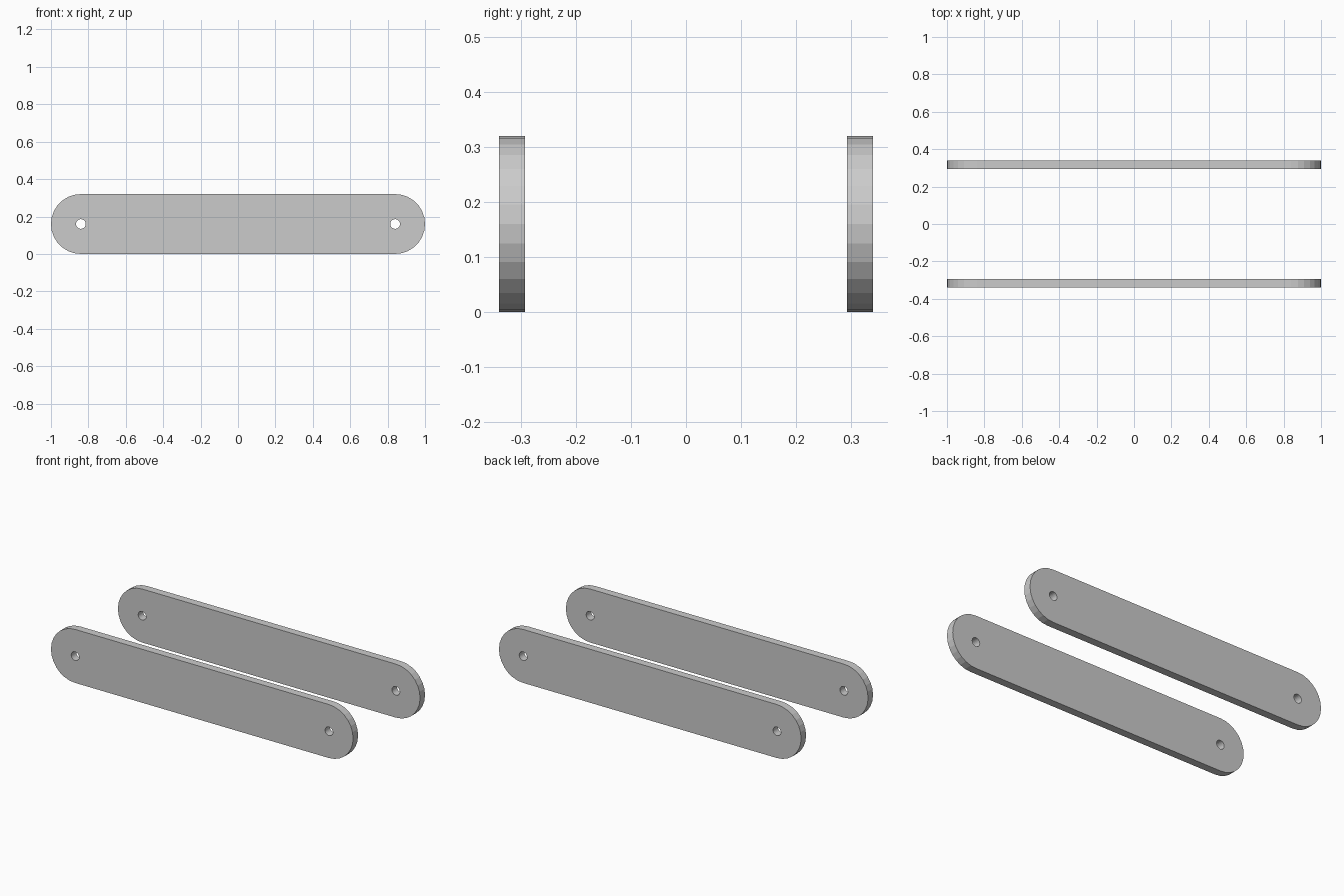
import bpy, bmesh
from math import pi, sin, cos

if "Cube" in bpy.data.objects:
    bpy.data.objects.remove(bpy.data.objects["Cube"])

R, CX, CZ = 0.16, 0.84, 0.16      # end radius, end centre x, centre height
HOLE_R = 0.026
Y_IN, Y_OUT = 0.293, 0.34


def arc(cx, r, start, sweep, steps, closed=False):
    n = steps if closed else steps + 1
    return [(cx + r * cos(start + sweep * i / steps),
             CZ + r * sin(start + sweep * i / steps)) for i in range(n)]


def plate(name, y0, y1):
    bm = bmesh.new()
    # rounded-end outline and two bolt holes
    outline = arc(CX, R, -pi / 2, pi, 14) + arc(-CX, R, pi / 2, pi, 14)
    holes = [arc(s * CX, HOLE_R, 0, 2 * pi, 24, True) for s in (-1, 1)]
    edges = []
    for loop in [outline] + holes:
        vs = [bm.verts.new((x, y0, z)) for x, z in loop]
        edges += [bm.edges.new((vs[i - 1], vs[i])) for i in range(len(vs))]
    bmesh.ops.triangle_fill(bm, edges=edges, use_beauty=True, normal=(0, -1, 0))
    # thickness
    ext = bmesh.ops.extrude_face_region(bm, geom=bm.faces[:], use_keep_orig=True)
    moved = [g for g in ext["geom"] if isinstance(g, bmesh.types.BMVert)]
    bmesh.ops.translate(bm, verts=moved, vec=(0, y1 - y0, 0))
    bmesh.ops.recalc_face_normals(bm, faces=bm.faces[:])
    me = bpy.data.meshes.new(name)
    bm.to_mesh(me)
    bm.free()
    ob = bpy.data.objects.new(name, me)
    bpy.context.collection.objects.link(ob)
    return ob


plate("front_link_plate", -Y_OUT, -Y_IN)
plate("back_link_plate", Y_IN, Y_OUT)
